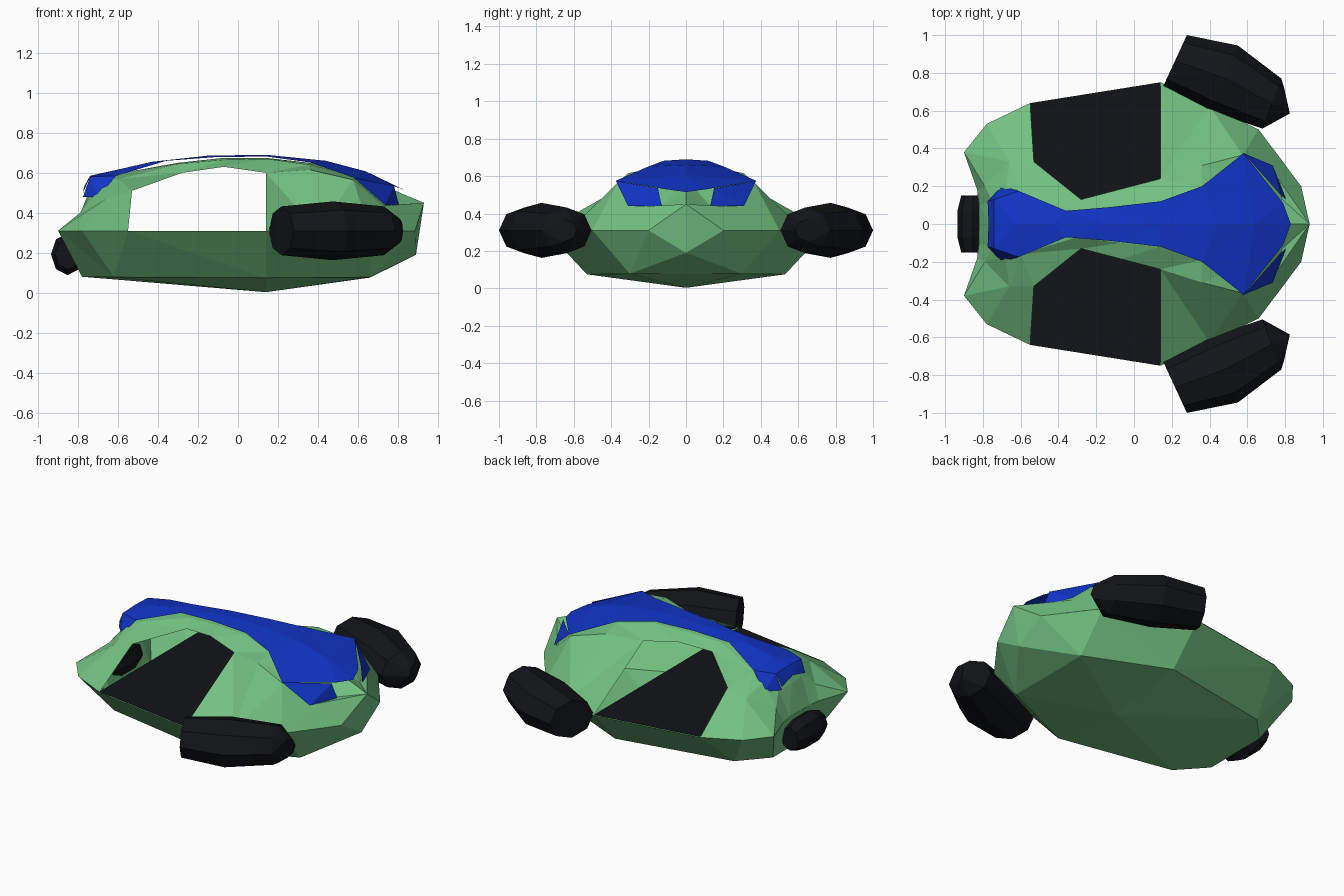
import bpy, bmesh, math


def paint(name, rgb):
    m = bpy.data.materials.new(name)
    m.diffuse_color = (*rgb, 1)
    return m


GREEN = paint("green", (0.17, 0.53, 0.22))
BLUE = paint("blue", (0.006, 0.035, 0.58))
BLACK = paint("black", (0.006, 0.007, 0.009))


def build(name, polys, mat, both=True):
    """Flat-faced object from point polygons, mirrored across y."""
    bm = bmesh.new()
    for s in ((1, -1) if both else (1,)):
        for poly in polys:
            pts = []
            for x, y, z in poly:
                p = (x, s * y, z)
                if p not in pts:
                    pts.append(p)
            if len(pts) > 2:
                bm.faces.new([bm.verts.new(p) for p in pts[::s]])
    bmesh.ops.remove_doubles(bm, verts=bm.verts, dist=0.0005)
    bmesh.ops.triangulate(bm, faces=[f for f in bm.faces if len(f.verts) == 4])
    bmesh.ops.recalc_face_normals(bm, faces=bm.faces)
    me = bpy.data.meshes.new(name)
    bm.to_mesh(me)
    bm.free()
    me.materials.append(mat)
    ob = bpy.data.objects.new(name, me)
    bpy.context.collection.objects.link(ob)
    return ob


def strip(a, b, skip=()):
    """Quads between two lines of points."""
    return [(a[i], a[i + 1], b[i + 1], b[i])
            for i in range(len(a) - 1) if i not in skip]


# Upper shell: lines from nose to tail, side opening left out
spine = [(.93, 0, .45), (.81, 0, .5), (.62, 0, .59), (.4, 0, .645), (.14, 0, .675),
         (-.07, 0, .675), (-.3, 0, .65), (-.55, 0, .605), (-.7, 0, .565),
         (-.76, 0, .47), (-.82, 0, .31)]
roof = [(.93, 0, .45), (.785, .13, .44), (.62, .2, .572), (.36, .19, .64),
        (.14, .12, .67), (-.07, .1, .665), (-.3, .07, .645), (-.6, .16, .57),
        (-.68, .17, .53), (-.75, .12, .47), (-.82, .1, .31)]
shoulder = [(.93, 0, .45), (.725, .295, .435), (.575, .365, .565), (.36, .31, .615),
            (.14, .24, .6), (-.07, .185, .63), (-.28, .13, .6), (-.53, .33, .51),
            (-.66, .33, .47), (-.79, .2, .4), (-.83, .18, .31)]
belt = [(.885, .2, .31), (.773, .35, .31), (.66, .5, .31), (.4, .625, .31),
        (.14, .75, .31), (-.07, .717, .31), (-.28, .683, .31), (-.55, .64, .31),
        (-.78, .53, .31), (-.9, .38, .31), (-.9, .38, .31)]
shell = strip(spine, roof) + strip(roof, shoulder) + strip(shoulder, belt, (4, 5, 6))
build("upper_shell", shell, GREEN)

# Lower hull with nose wedge
rim = [belt[i] for i in (0, 2, 4, 7, 8, 9)] + [(-.83, .18, .31), (-.82, 0, .31)]
chine = [(.89, 0, .19), (.66, .3, .078), (.14, .53, .075), (-.62, .39, .078),
         (-.62, .39, .078), (-.78, .22, .08), (-.78, .12, .08), (-.78, 0, .08)]
keel = [(.89, 0, .19), (.66, 0, .076), (.14, 0, .003), (-.62, 0, .067),
        (-.62, 0, .067), (-.78, 0, .08), (-.78, 0, .08), (-.78, 0, .08)]
nose = [((.93, 0, .45), belt[0], chine[0])]
build("lower_hull", strip(rim, chine) + strip(chine, keel) + nose, GREEN)

# Cabin floor seen through the side openings
floor = [(-.55, -.64, .313), (.14, -.75, .313), (.14, .75, .313), (-.55, .64, .313)]
build("cabin_floor", [floor], BLACK, both=False)

# Blue stripe over the roof with front and rear lamp patches
mid = [(.83, 0, .515), (.64, 0, .607), (.44, 0, .66), (.14, 0, .69), (-.15, 0, .686),
       (-.43, 0, .655), (-.62, 0, .612), (-.74, 0, .585), (-.77, 0, .53)]
edge = [(.79, .11, .53), (.58, .375, .575), (.36, .2, .652), (.14, .12, .682),
        (-.12, .09, .678), (-.36, .07, .66), (-.61, .175, .585), (-.74, .13, .58),
        (-.775, .12, .5)]
front_lamp = [(.58, .375, .575), (.735, .31, .44), (.805, .13, .44), (.78, .15, .535)]
rear_lamp = [(-.61, .175, .585), (-.7, .2, .48), (-.775, .12, .48), (-.74, .13, .58)]
build("roof_stripe", strip(mid, edge) + [front_lamp, rear_lamp], BLUE)


def barrel(name, sections, zc, both=True):
    """Eight-sided barrel; each section is (inner xy, outer xy, half height)."""
    rings = []
    for (px, py), (qx, qy), h in sections:
        ring = []
        for k in range(8):
            a = k * math.pi / 4
            t = .5 + .5 * math.cos(a)
            ring.append((px + (qx - px) * t, py + (qy - py) * t, zc + h * math.sin(a)))
        rings.append(ring)
    polys = [rings[0][::-1], rings[-1]]
    for a, b in zip(rings, rings[1:]):
        polys += strip(a + a[:1], b + b[:1])
    return build(name, polys, BLACK, both)


# Angled side pods and the small rear roller
barrel("side_pods", [((.155, .73), (.28, 1.0), .122), ((.4, .6), (.55, .945), .147),
                     ((.68, .505), (.78, .77), .122), ((.825, .585), (.795, .72), .06)], .31)
barrel("rear_roller", [((-.79, -.15), (-.915, -.15), .075), ((-.77, -.07), (-.935, -.07), .105),
                       ((-.77, .07), (-.935, .07), .105), ((-.79, .15), (-.915, .15), .075)],
       .193, both=False)
